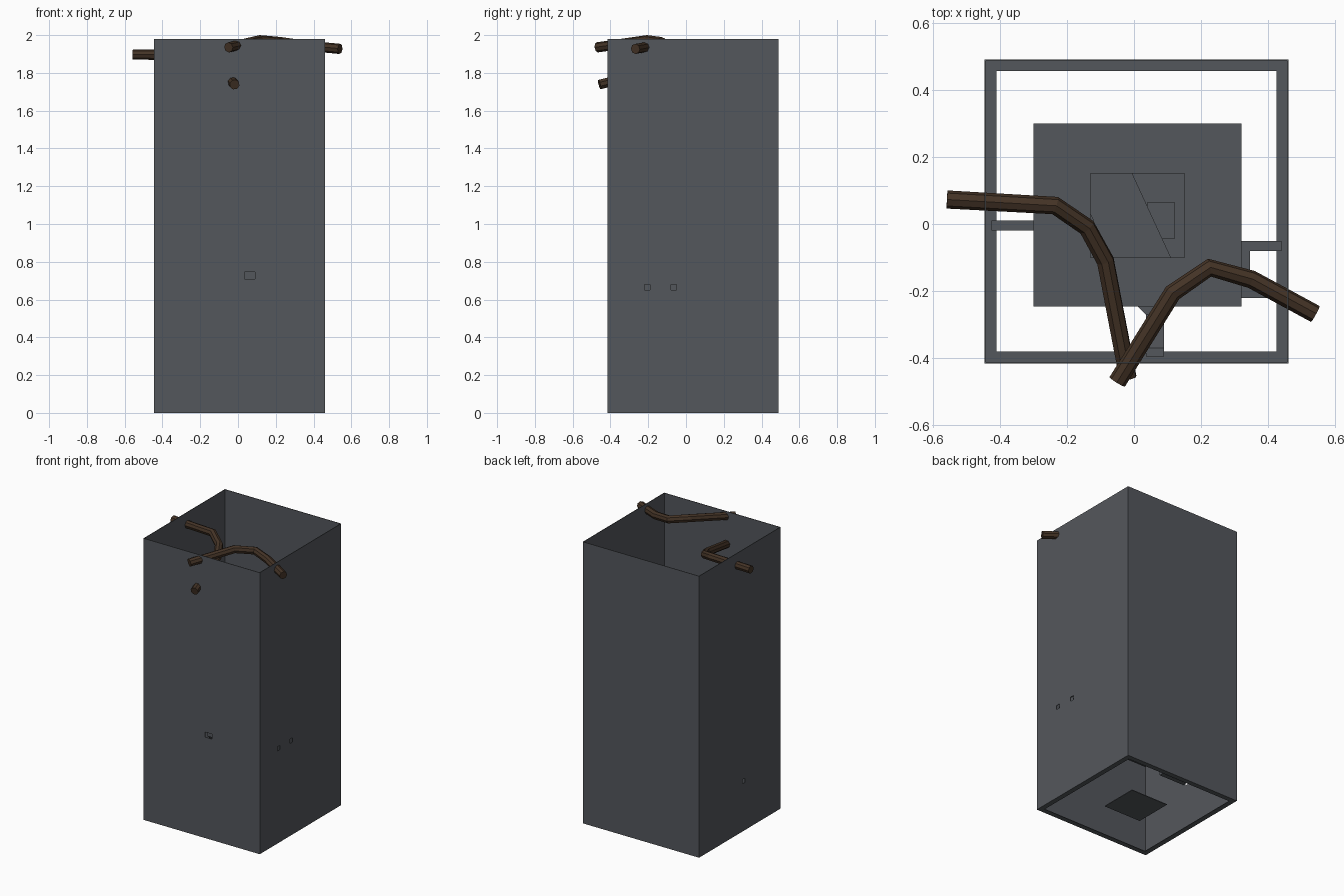
import bpy, bmesh
from mathutils import Vector

if "Cube" in bpy.data.objects:
    bpy.data.objects.remove(bpy.data.objects["Cube"])

def material(name, rgb):
    m = bpy.data.materials.new(name)
    m.diffuse_color = (*rgb, 1)
    m.use_nodes = True
    m.node_tree.nodes["Principled BSDF"].inputs["Base Color"].default_value = m.diffuse_color
    return m

STONE = material("slate_grey", (0.088, 0.095, 0.107))
BARK = material("dark_bark", (0.057, 0.033, 0.019))

def add(name, bm, mat):
    bmesh.ops.recalc_face_normals(bm, faces=bm.faces)
    me = bpy.data.meshes.new(name)
    bm.to_mesh(me)
    bm.free()
    ob = bpy.data.objects.new(name, me)
    ob.data.materials.append(mat)
    bpy.context.collection.objects.link(ob)
    return ob

def add_prism(bm, pts, direction):
    """Extrude a planar polygon along a vector."""
    face = bm.faces.new([bm.verts.new(p) for p in pts])
    ext = bmesh.ops.extrude_face_region(bm, geom=[face], use_keep_orig=True)
    verts = [v for v in ext["geom"] if isinstance(v, bmesh.types.BMVert)]
    bmesh.ops.translate(bm, verts=verts, vec=Vector(direction))

def add_box(bm, x0, x1, y0, y1, z0, z1):
    add_prism(bm, [(x0, y0, z0), (x1, y0, z0), (x1, y1, z0), (x0, y1, z0)], (0, 0, z1 - z0))

def boxes(name, *specs, mat=STONE):
    bm = bmesh.new()
    for s in specs:
        add_box(bm, *s)
    return add(name, bm, mat)

def cut(target, cutter):
    mod = target.modifiers.new("cut", 'BOOLEAN')
    mod.operation, mod.object, mod.solver = 'DIFFERENCE', cutter, 'EXACT'
    bpy.context.view_layer.objects.active = target
    bpy.ops.object.modifier_apply(modifier=mod.name)
    bpy.data.objects.remove(cutter)

# outer shell: thin open walls
X0, X1, Y0, Y1, H, T, R = -0.445, 0.46, -0.415, 0.49, 1.98, 0.004, 0.035
shell = boxes("outer_walls", (X0, X1, Y0, Y1, 0, H))
cut(shell, boxes("shell_cutter", (X0 + T, X1 - T, Y0 + T, Y1 - T, -0.1, H + 0.1)))

# small openings where the passages meet the walls
openings = [(0.035, 0.09, Y0 - 0.02, Y0 + 0.02, 0.71, 0.745),
            (X1 - 0.02, X1 + 0.02, -0.22, -0.19, 0.65, 0.68),
            (X1 - 0.02, X1 + 0.02, -0.08, -0.05, 0.65, 0.68),
            (X0 - 0.02, X0 + 0.02, -0.02, 0.01, 0.335, 0.365)]
for o in openings:
    cut(shell, boxes("opening_cutter", o))

# narrow rim round the foot
E = 0.001
boxes("bottom_rim",
      (X0 + E, X0 + R, Y0 + E, Y1 - E, 0, 0.004), (X1 - R, X1 - E, Y0 + E, Y1 - E, 0, 0.004),
      (X0 + R, X1 - R, Y0 + E, Y0 + R, 0, 0.004), (X0 + R, X1 - R, Y1 - R, Y1 - E, 0, 0.004))

# inner chamber with a square shaft
chamber = boxes("inner_chamber", (-0.30, 0.32, -0.245, 0.30, 0.52, 0.80))
cut(chamber, boxes("shaft_cutter", (-0.13, 0.15, -0.10, 0.15, 0.4, 0.9)))

# slanted ledge inside the shaft
bm = bmesh.new()
add_prism(bm, [(-0.13, 0.15, 0.56), (-0.005, 0.15, 0.56), (0.11, -0.10, 0.56),
               (-0.07, -0.10, 0.56), (-0.13, 0.03, 0.56)], (0, 0, 0.03))
add("shaft_ledge", bm, STONE)

# floor pad under the shaft with a small plate on it
boxes("floor_pad", (-0.135, 0.155, -0.105, 0.165, 0, 0.005))
boxes("floor_plate", (0.04, 0.12, -0.045, 0.065, 0.005, 0.011))

# passages from the walls to the chamber, ends set back in the openings
boxes("left_passage", (X0 + 0.02, -0.23, -0.02, 0.01, 0.335, 0.365))
boxes("right_passage", (0.32, X1 - 0.02, -0.22, -0.19, 0.65, 0.68),
      (0.32, X1 - 0.02, -0.08, -0.05, 0.65, 0.68), (0.315, 0.345, -0.19, -0.08, 0.65, 0.68))
bm = bmesh.new()
add_prism(bm, [(0.035, Y0 + 0.02, 0.71), (0.035, Y0 + 0.02, 0.745), (0.035, -0.37, 0.745),
               (0.035, -0.27, 0.60), (0.035, -0.24, 0.60), (0.035, -0.24, 0.565),
               (0.035, -0.29, 0.565), (0.035, -0.385, 0.71)], (0.055, 0, 0))
add_prism(bm, [(0.01, -0.245, 0.565), (0.035, -0.245, 0.565), (0.035, -0.27, 0.565)], (0, 0, 0.035))
add("front_passage", bm, STONE)

# eight-sided roots crossing the top
def root(name, pts, radius):
    cu = bpy.data.curves.new(name, 'CURVE')
    cu.dimensions = '3D'
    cu.bevel_depth, cu.bevel_resolution, cu.use_fill_caps = radius, 2, True
    sp = cu.splines.new('POLY')
    sp.points.add(len(pts) - 1)
    for p, co in zip(sp.points, pts):
        p.co = (*co, 1)
    sp.use_smooth = False
    cu.materials.append(BARK)
    ob = bpy.data.objects.new(name, cu)
    bpy.context.collection.objects.link(ob)

root("left_root", [(-0.557, 0.073, 1.897), (-0.235, 0.055, 1.895), (-0.14, -0.01, 1.86),
                   (-0.085, -0.11, 1.825), (-0.018, -0.458, 1.738)], 0.027)
root("right_root", [(-0.05, -0.47, 1.935), (0.115, -0.205, 1.973), (0.225, -0.13, 1.963),
                    (0.35, -0.165, 1.945), (0.54, -0.268, 1.927)], 0.027)
